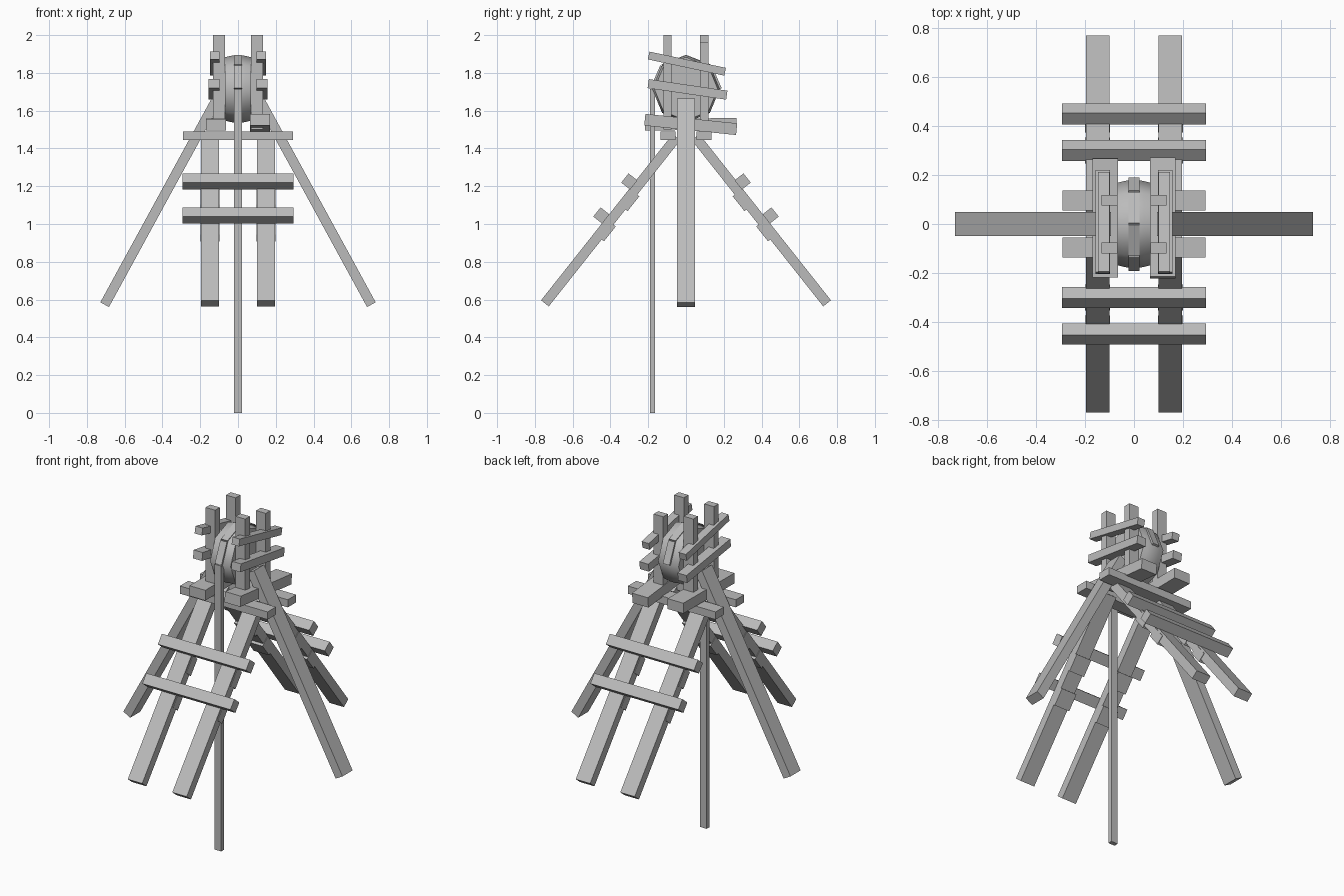
import bpy
import math
from mathutils import Matrix, Vector

cube = bpy.data.objects.get("Cube")
if cube:
    bpy.data.objects.remove(cube, do_unlink=True)

grey = bpy.data.materials.new("plain grey")
grey.use_nodes = True
grey.diffuse_color = (0.5, 0.5, 0.5, 1)
grey.node_tree.nodes["Principled BSDF"].inputs["Base Color"].default_value = (0.5, 0.5, 0.5, 1)


def make(name, verts, faces):
    mesh = bpy.data.meshes.new(name)
    mesh.from_pydata(verts, [], faces)
    mesh.materials.append(grey)
    obj = bpy.data.objects.new(name, mesh)
    bpy.context.collection.objects.link(obj)
    return obj


def beam(name, start, end, across, width, depth):
    """Square timber from start to end; width runs along the across axis."""
    a, b, u = Vector(start), Vector(end), Vector(across)
    v = (b - a).normalized().cross(u)
    ring = [u * width / 2 * i + v * depth / 2 * j
            for i, j in ((-1, -1), (1, -1), (1, 1), (-1, 1))]
    sides = [(i, (i + 1) % 4, (i + 1) % 4 + 4, i + 4) for i in range(4)]
    return make(name, [a + r for r in ring] + [b + r for r in ring],
                [(3, 2, 1, 0), (4, 5, 6, 7)] + sides)


X, Y = (1, 0, 0), (0, 1, 0)

# Paired front and back legs with rungs and splints
for s, end in ((-1, "front"), (1, "back")):
    foot, top = Vector((0, s * 0.747, 0.58)), Vector((0, s * 0.05, 1.46))
    along = (top - foot).normalized()
    outward = Vector((0, s * along.z, abs(along.y)))
    for x, side in ((-0.148, "right"), (0.148, "left")):
        off = Vector((x, 0, 0))
        beam(f"{end}_{side}_leg", foot + off, top + off, X, 0.096, 0.052)
        for y, z in ((0.30, 1.125), (0.425, 0.965)):
            c = Vector((x, s * y, z))
            beam(f"{end}_{side}_splint", c - along * 0.05, c + along * 0.05, X, 0.102, 0.056)
    for y, z in ((0.30, 1.225), (0.448, 1.045)):
        c = Vector((0, s * y, z))
        beam(f"{end}_rung", c - Vector((0.293, 0, 0)), c + Vector((0.293, 0, 0)),
             outward, 0.06, 0.062)
    # Cross plate on top of the legs
    beam(f"{end}_plate", (-0.292, s * 0.096, 1.468), (0.292, s * 0.096, 1.468), Y, 0.08, 0.046)

# Side legs, cradle beams, posts and slats
for s, side, front_z, back_z in ((-1, "right", 1.526, 1.53), (1, "left", 1.552, 1.502)):
    beam(f"{side}_side_leg", (s * 0.706, 0, 0.573), (s * 0.117, 0, 1.652), Y, 0.096, 0.052)
    x = s * 0.117
    beam(f"{side}_cradle", (x, -0.218, front_z), (x, 0.268, back_z), X, 0.105, 0.062)
    for y in (-0.098, 0.097):
        top = 1.96 if s > 0 and y > 0 else 2.0
        beam(f"{side}_post", (s * 0.1, y, 1.5), (s * 0.1, y, top), X, 0.064, 0.044)
    beam(f"{side}_upper_slat", (s * 0.123, -0.198, 1.892), (s * 0.123, 0.207, 1.806), X, 0.048, 0.042)
    beam(f"{side}_lower_slat", (s * 0.127, -0.2, 1.743), (s * 0.127, 0.216, 1.682), X, 0.06, 0.048)

# Barrel shaped pulley wheel, swept around the x axis
profile = [(-0.068, 0.168), (-0.04, 0.175), (-0.015, 0.179),
           (0.015, 0.179), (0.04, 0.175), (0.068, 0.168)]
n, m = 8, len(profile)
verts = [Matrix.Rotation(math.tau * i / n, 3, 'X') @ Vector((x, 0, r)) + Vector((0, 0, 1.715))
         for i in range(n) for x, r in profile]
faces = [(i * m + j, i * m + j + 1, (i + 1) % n * m + j + 1, (i + 1) % n * m + j)
         for i in range(n) for j in range(m - 1)]
faces += [tuple(i * m for i in range(n)), tuple(i * m + m - 1 for i in reversed(range(n)))]
wheel = make("pulley_wheel", verts, faces)
bpy.ops.object.select_all(action='DESELECT')
wheel.select_set(True)
bpy.context.view_layer.objects.active = wheel
bpy.ops.object.shade_smooth_by_angle(angle=math.radians(50))

# Rope: two strands hanging in front and passing over the wheel
for x in (-0.011, 0.011):
    beam("hanging_rope", (x, -0.178, 0), (x, -0.178, 1.715), X, 0.022, 0.026)
    arc = [Vector((x, -0.18 * math.cos(a), 1.715 + 0.17 * math.sin(a)))
           for a in (math.pi * k / 4 for k in range(5))]
    for a, b in zip(arc, arc[1:]):
        beam("wrapped_rope", a, b, X, 0.022, 0.02)
